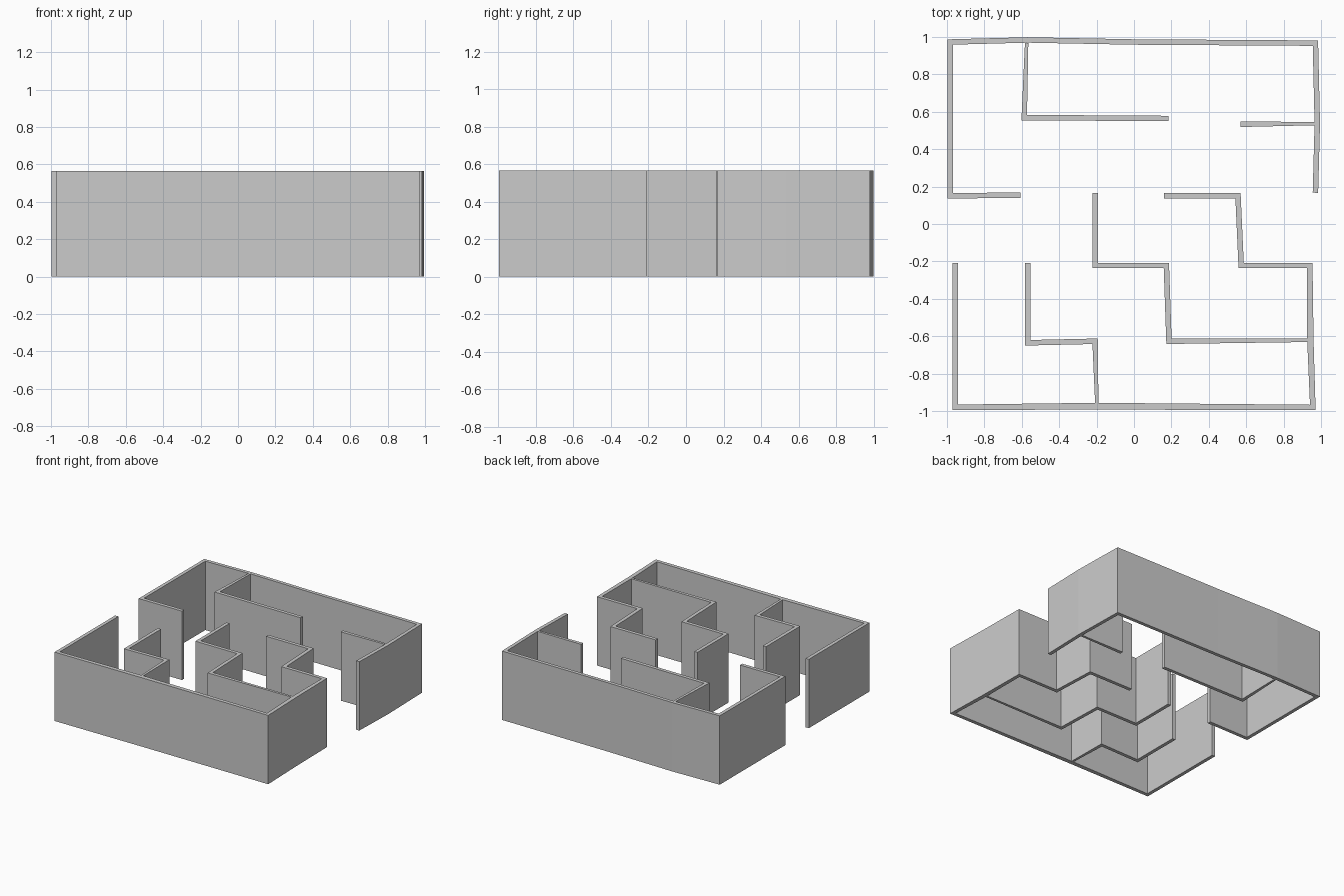
import bpy
import bmesh
from mathutils import Vector

if "Cube" in bpy.data.objects:
    bpy.data.objects.remove(bpy.data.objects["Cube"])

HEIGHT = 0.565
HALF = 0.0145  # half the usual wall thickness


def wall(name, path):
    """Extrude a mitred wall along centre points (x, y[, half thickness])."""
    pts = [Vector(p[:2]) for p in path]
    halves = [p[2] if len(p) > 2 else HALF for p in path]
    dirs = [(b - a).normalized() for a, b in zip(pts, pts[1:])]
    left, right = [], []
    for i, p in enumerate(pts):
        d0, d1 = dirs[max(i - 1, 0)], dirs[min(i, len(dirs) - 1)]
        n0, n1 = Vector((-d0.y, d0.x)), Vector((-d1.y, d1.x))
        m = (n0 + n1).normalized()
        m *= halves[i] / m.dot(n1)
        left.append(p + m)
        right.append(p - m)

    bm = bmesh.new()
    rings = []
    for l, r in zip(left, right):
        rings.append([bm.verts.new((q.x, q.y, z)) for q, z in
                      ((l, 0), (r, 0), (r, HEIGHT), (l, HEIGHT))])
    for a, b in zip(rings, rings[1:]):
        for k in range(4):
            j = (k + 1) % 4
            bm.faces.new((a[k], a[j], b[j], b[k]))
    bm.faces.new(rings[0])
    bm.faces.new(rings[-1])
    bmesh.ops.recalc_face_normals(bm, faces=bm.faces)
    mesh = bpy.data.meshes.new(name)
    bm.to_mesh(mesh)
    bm.free()
    bpy.context.collection.objects.link(bpy.data.objects.new(name, mesh))


# Back outer wall, wrapping both rear corners
wall("back_outer_wall", [(-0.607, 0.154), (-0.983, 0.151), (-0.983, 0.973),
                         (-0.57, 0.984), (0.0, 0.973), (0.97, 0.967),
                         (0.98, 0.535), (0.97, 0.167)])
# Branches joined to the back outer wall
wall("back_left_partition", [(-0.574, 0.969, 0.009), (-0.587, 0.569),
                             (0.184, 0.564)])
wall("back_right_partition", [(0.966, 0.537, 0.009), (0.57, 0.533)])

# Front outer wall, continuing as a stepped wall into the middle
wall("front_outer_wall", [(-0.955, -0.208), (-0.955, -0.98),
                          (-0.2, -0.974, 0.018), (0.956, -0.981),
                          (0.943, -0.622, 0.017), (0.94, -0.222),
                          (0.573, -0.222), (0.556, 0.151), (0.16, 0.151)])
# Branches joined to the front outer wall
wall("front_left_partition", [(-0.567, -0.208), (-0.567, -0.635),
                              (-0.208, -0.627), (-0.199, -0.956, 0.009)])
wall("centre_stepped_partition", [(-0.207, 0.167), (-0.207, -0.222),
                                  (0.173, -0.222), (0.187, -0.627),
                                  (0.926, -0.622, 0.009)])
